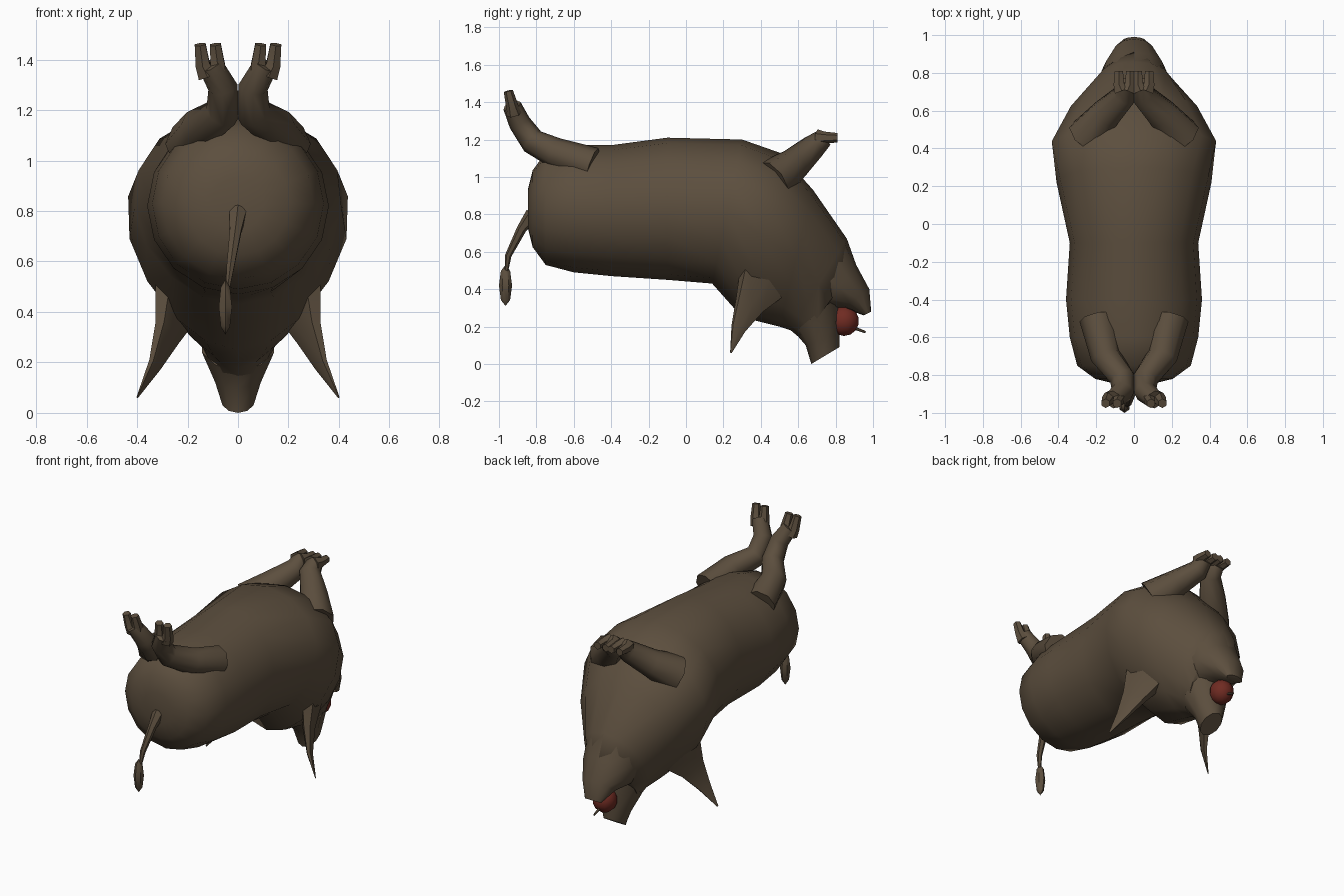
import bpy, bmesh, math
from mathutils import Vector

cube = bpy.data.objects.get("Cube")
if cube:
    bpy.data.objects.remove(cube)


def material(name, rgb):
    mat = bpy.data.materials.new(name)
    mat.use_nodes = True
    colour = (*rgb, 1)
    mat.diffuse_color = colour
    shader = mat.node_tree.nodes["Principled BSDF"]
    shader.inputs["Base Color"].default_value = colour
    return mat


hide_brown = material("brown hide", (0.107, 0.077, 0.048))
apple_red = material("apple red", (0.16, 0.024, 0.016))


def finish(name, bm, mat, angle):
    """Turn a bmesh into an object with smooth shading and sharp creases."""
    bmesh.ops.recalc_face_normals(bm, faces=bm.faces)
    mesh = bpy.data.meshes.new(name)
    bm.to_mesh(mesh)
    bm.free()
    mesh.materials.append(mat)
    ob = bpy.data.objects.new(name, mesh)
    bpy.context.collection.objects.link(ob)
    bpy.ops.object.select_all(action="DESELECT")
    ob.select_set(True)
    bpy.context.view_layer.objects.active = ob
    bpy.ops.object.shade_smooth_by_angle(angle=math.radians(angle))


def loft(name, rings, sides, angle):
    """Skin a row of ellipses given as centre, up axis, side axis and egg shape."""
    bm = bmesh.new()
    loops = []
    for centre, up, side, egg in rings:
        loop = []
        for i in range(sides):
            turn = math.tau * i / sides
            reach = math.sin(turn) * (1 + egg * math.cos(turn))
            loop.append(bm.verts.new(centre + up * math.cos(turn) + side * reach))
        loops.append(loop)
    for near, far in zip(loops, loops[1:]):
        for i in range(sides):
            bm.faces.new((near[i - 1], near[i], far[i], far[i - 1]))
    bm.faces.new(loops[0])
    bm.faces.new(loops[-1])
    finish(name, bm, hide_brown, angle)


def section(top_y, top_z, low_y, low_z, half_width, egg=0):
    """Ellipse across the centre plane between a top and a low point."""
    top, low = Vector((0, top_y, top_z)), Vector((0, low_y, low_z))
    return (top + low) / 2, (top - low) / 2, Vector((half_width, 0, 0)), egg


def tube(name, path, start, end, wide=(1, 0, 0), flat=1.0, sides=6):
    """Tapering limb along a path, broad along one axis and flattened across it."""
    points = [Vector(p) for p in path]
    last = len(points) - 1
    rings = []
    for i, point in enumerate(points):
        along = (points[min(i + 1, last)] - points[max(i - 1, 0)]).normalized()
        broad = Vector(wide)
        broad = (broad - along * broad.dot(along)).normalized()
        radius = start + (end - start) * (i / last) ** 0.7
        rings.append((point, along.cross(broad) * radius * flat, broad * radius, 0))
    loft(name, rings, sides, 50)


def ball(name, mat, centre, scale, segments, rows):
    bm = bmesh.new()
    bmesh.ops.create_uvsphere(bm, u_segments=segments, v_segments=rows, radius=1)
    bmesh.ops.scale(bm, verts=bm.verts, vec=scale)
    bmesh.ops.translate(bm, verts=bm.verts, vec=centre)
    finish(name, bm, mat, 50)


def mirrored(path, flip):
    return [(x * flip, y, z) for x, y, z in path]


# Torso and head, belly side up: rounded rump, then sections along to the face
rump_y, rump_z, rump_depth, rump_radius = -0.6, 0.83, 0.25, 0.34
body = []
for depth in (0.98, 0.88, 0.6):
    spread = rump_radius * (1 - depth ** 2.6) ** 0.4
    y = rump_y - rump_depth * depth
    body.append(section(y, rump_z + spread, y, rump_z - spread, spread))
body += [
    section(rump_y, rump_z + rump_radius, rump_y, rump_z - rump_radius, rump_radius),
    section(-0.4, 1.17, -0.4, 0.47, 0.36),
    section(-0.1, 1.21, -0.1, 0.45, 0.34),
    section(0.3, 1.2, 0.14, 0.43, 0.41, 0.1),
    section(0.5, 1.13, 0.3, 0.25, 0.43, 0.25),
    section(0.68, 0.93, 0.5, 0.2, 0.33, 0.25),
    section(0.86, 0.67, 0.56, 0.18, 0.21, 0.15),
    section(0.91, 0.53, 0.62, 0.13, 0.15),
]
loft("body", body, 16, 60)

# Open mouth: jaw above, snout below
loft("jaw", [
    section(0.86, 0.67, 0.6, 0.3, 0.19),
    section(0.91, 0.53, 0.72, 0.29, 0.17),
    section(0.98, 0.4, 0.84, 0.3, 0.11),
    section(0.99, 0.28, 0.95, 0.26, 0.06),
], 12, 50)
loft("snout", [
    section(0.82, 0.37, 0.58, 0.17, 0.15),
    section(0.82, 0.16, 0.64, 0.1, 0.095),
    section(0.82, 0.09, 0.67, 0, 0.065),
], 10, 50)

# Legs drawn up over the belly and hanging ears
hind_path = [(0.19, -0.5, 1.06), (0.15, -0.7, 1.13), (0.06, -0.82, 1.19),
             (0.06, -0.89, 1.29), (0.11, -0.93, 1.38)]
fore_path = [(0.24, 0.46, 0.98), (0.15, 0.58, 1.07), (0.05, 0.68, 1.16), (0.05, 0.74, 1.21)]
ear_path = [(0.24, 0.42, 0.46), (0.28, 0.34, 0.32), (0.33, 0.28, 0.19), (0.4, 0.24, 0.06)]
hind_toe = Vector((0.01, -0.02, 0.08))
fore_toe = Vector((0, 0.07, 0))

for label, flip in (("left", 1), ("right", -1)):
    for limb, path, toe, thigh in (("hind", hind_path, hind_toe, 0.1),
                                   ("fore", fore_path, fore_toe, 0.12)):
        tube(f"{label}_{limb}_leg", mirrored(path, flip), thigh, 0.05, sides=8)
        # Cloven foot: two toes spreading from the end of the leg
        foot = Vector(path[-1])
        for which, spread in (("outer", 0.03), ("inner", -0.03)):
            apart = Vector((spread, 0, 0))
            toe_path = [foot - toe / 2 + apart / 2, foot + apart, foot + toe + apart]
            tube(f"{label}_{limb}_{which}_toe", mirrored(toe_path, flip), 0.045, 0.025)
    tube(f"{label}_ear", mirrored(ear_path, flip), 0.17, 0.005, (flip, -2, 0.5), 0.4)

# Thin tail ending in a tuft
tube("tail", [(0, -0.82, 0.8), (-0.01, -0.88, 0.72), (-0.03, -0.95, 0.58),
              (-0.04, -0.96, 0.5)], 0.04, 0.01)
ball("tail_tuft", hide_brown, (-0.05, -0.965, 0.42), (0.03, 0.035, 0.11), 6, 4)

# Apple held in the mouth, with its stem
ball("apple", apple_red, (0, 0.845, 0.23), (0.075, 0.08, 0.08), 10, 7)
tube("apple_stem", [(0, 0.88, 0.2), (0, 0.96, 0.17)], 0.01, 0.006)
